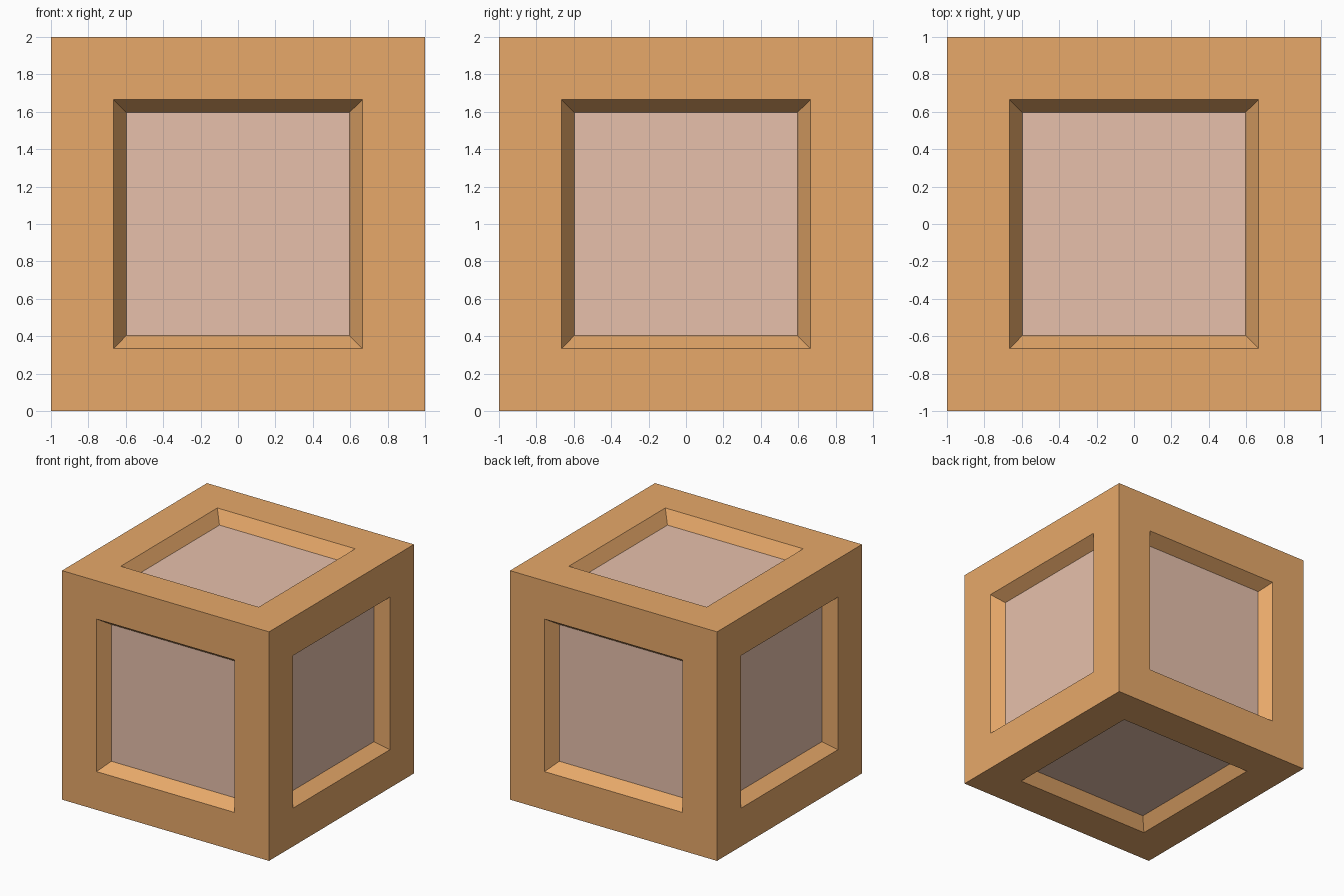
import bpy, bmesh

if "Cube" in bpy.data.objects:
    bpy.data.objects.remove(bpy.data.objects["Cube"])

HALF = 1.0       # half the box size
BORDER = 0.334   # width of the flat frame
BEVEL = 0.069    # sideways run of the sloped recess wall
DEPTH = 0.105    # recess depth


def material(name, color):
    mat = bpy.data.materials.new(name)
    mat.diffuse_color = (*color, 1)
    mat.use_nodes = True
    mat.node_tree.nodes["Principled BSDF"].inputs["Base Color"].default_value = mat.diffuse_color
    return mat


bm = bmesh.new()
bmesh.ops.create_cube(bm, size=2 * HALF)
bmesh.ops.translate(bm, verts=bm.verts, vec=(0, 0, HALF))

# Frame border, then sloped recess, on all six sides
panels = bm.faces[:]
for width, depth in ((BORDER, 0), (BEVEL, -DEPTH)):
    bmesh.ops.inset_individual(bm, faces=panels, thickness=width,
                               depth=depth, use_even_offset=True)

# Recessed panels take the second material
for face in panels:
    face.material_index = 1

mesh = bpy.data.meshes.new("crate")
bm.to_mesh(mesh)
bm.free()
mesh.materials.append(material("wood_frame", (0.80, 0.395, 0.143)))
mesh.materials.append(material("pale_panel", (0.80, 0.53, 0.41)))
crate = bpy.data.objects.new("crate", mesh)
bpy.context.collection.objects.link(crate)
